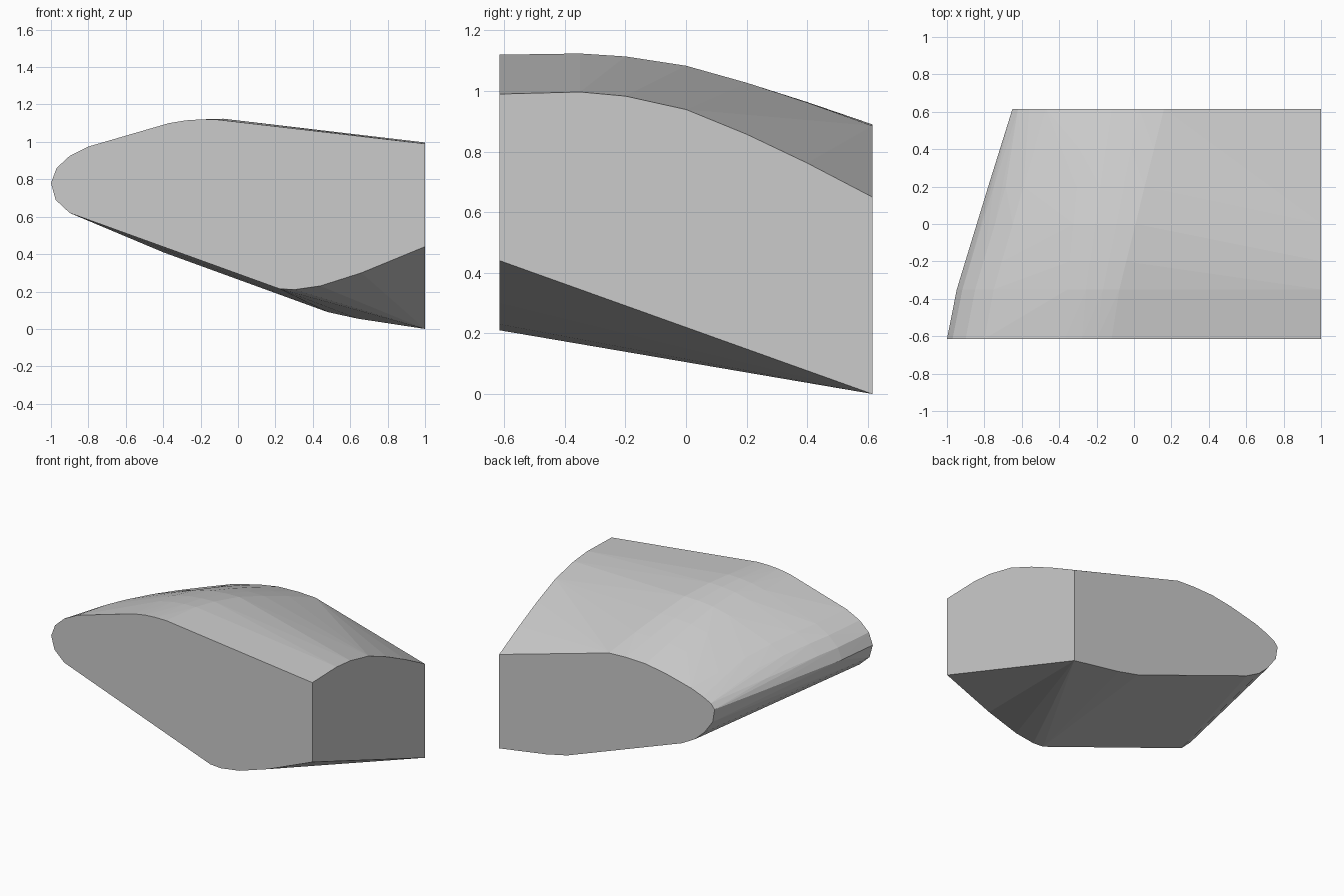
import bpy
import bmesh

default_cube = bpy.data.objects.get("Cube")
if default_cube:
    bpy.data.objects.remove(default_cube, do_unlink=True)

HALF = 0.615

# Matching (x, z) points of the front and back outlines, from top right round the nose
FRONT_TOP = [(1, .99), (-.12, 1.12), (-.2, 1.12), (-.28, 1.115), (-.37, 1.1),
             (-.8, .975), (-.9, .925), (-.97, .86), (-1, .78)]
BACK_TOP = [(1, .65), (.16, .885), (.03, .89), (-.12, .885), (-.27, .86),
            (-.47, .81), (-.56, .775), (-.62, .745), (-.65, .71)]
FRONT_LOW = [(-.975, .69), (-.9, .62), (.22, .215), (.3, .21), (.44, .23), (.66, .3), (1, .44)]
BACK_LOW = [(-.635, .62), (-.57, .53), (-.5, .465), (-.4, .41), (.48, .09), (.64, .055), (1, 0)]

# Sections of the crowned top: y, sideways blend, height blend
SECTIONS = [(-.35, .15, -.02), (-.2, .28, .02), (0, .46, .15),
            (.2, .63, .39), (.4, .81, .67)]


def mix(a, b, t):
    return a + (b - a) * t


def make_material(name, value):
    mat = bpy.data.materials.new(name)
    mat.use_nodes = True
    colour = (value, value, value, 1)
    mat.diffuse_color = colour
    for node in mat.node_tree.nodes:
        if node.type == "BSDF_PRINCIPLED":
            node.inputs["Base Color"].default_value = colour
    return mat


# Flat front and back outlines
points = [(x, -HALF, z) for x, z in FRONT_TOP + FRONT_LOW]
points += [(x, HALF, z) for x, z in BACK_TOP + BACK_LOW]

# Crowned sections between them
last = len(FRONT_TOP) - 1
for y, side, height in SECTIONS:
    straight = (y + HALF) / (2 * HALF)
    for i, (f, b) in enumerate(zip(FRONT_TOP, BACK_TOP)):
        # The crown fades to a straight run at the nose
        t = mix(height, straight, (i / last) ** 2)
        points.append((mix(f[0], b[0], side), y, mix(f[1], b[1], t)))

# Wrap the outlines in one faceted solid
bm = bmesh.new()
for p in points:
    bm.verts.new(p)
hull = bmesh.ops.convex_hull(bm, input=bm.verts[:])
loose = {g for g in hull["geom_interior"] + hull["geom_unused"]
         if isinstance(g, bmesh.types.BMVert)}
bmesh.ops.delete(bm, geom=list(loose), context="VERTS")
bmesh.ops.dissolve_limit(bm, angle_limit=.01, verts=bm.verts[:], edges=bm.edges[:])
bmesh.ops.recalc_face_normals(bm, faces=bm.faces[:])

mesh = bpy.data.meshes.new("rounded_wedge_block")
bm.to_mesh(mesh)
bm.free()
mesh.materials.append(make_material("light grey", .6))
block = bpy.data.objects.new("rounded_wedge_block", mesh)
bpy.context.collection.objects.link(block)
